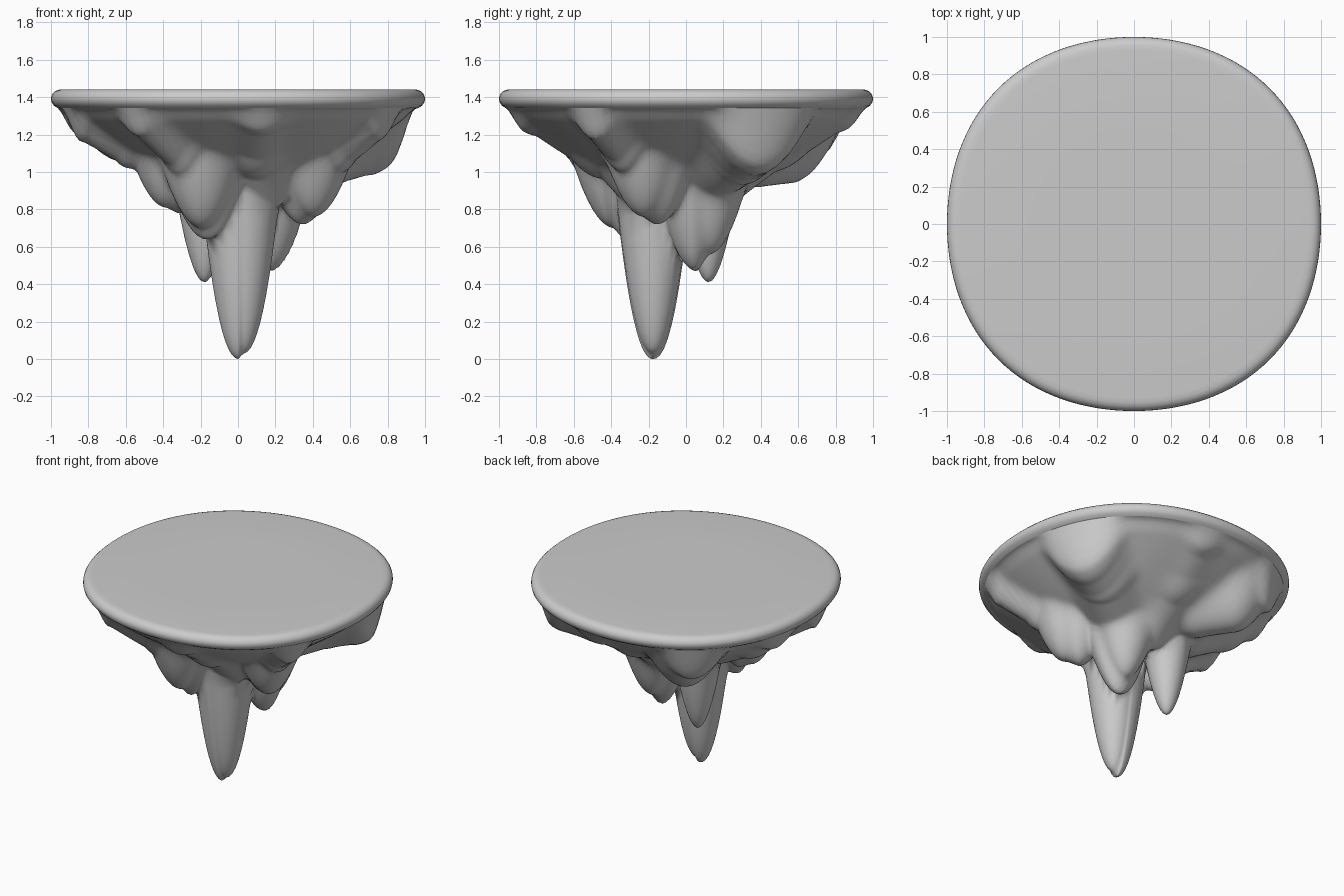
import bpy, bmesh, math
from mathutils import Vector

if "Cube" in bpy.data.objects:
    bpy.data.objects.remove(bpy.data.objects["Cube"])

SEG = 128
RIM_R, RIM_Z = 0.965, 1.342
CENTRE = Vector((0, -0.18))

# rock spurs: (steepness, exponent, points from the tip outwards)
SPURS = [
    (30.0, 2.2, [(0.005, -0.175, 0.0), (0.025, -0.175, 0.03)]),
    (17.0, 1.9, [(-0.18, 0.12, 0.41)]),
    (9.0, 2.0, [(0.17, 0.06, 0.47), (0.18, 0.12, 0.56)]),
    (7.0, 2.0, [(-0.17, -0.33, 0.64), (-0.19, -0.38, 0.7), (-0.28, -0.5, 0.96), (-0.52, -0.72, 1.19)]),
    (7.0, 2.0, [(0.35, -0.16, 0.72), (0.4, -0.22, 0.76), (0.53, -0.32, 0.99), (0.75, -0.48, 1.17)]),
    (7.5, 2.0, [(-0.32, -0.18, 0.78), (-0.38, -0.2, 0.81), (-0.46, -0.2, 0.99), (-0.58, -0.2, 1.02), (-0.82, -0.28, 1.16)]),
    (3.2, 2.0, [(0.3, 0.16, 0.85), (0.5, 0.29, 0.93), (0.68, 0.36, 0.98), (0.8, 0.43, 1.18)]),
    (4.0, 2.0, [(-0.22, 0.38, 0.92), (-0.38, 0.55, 0.94), (-0.52, 0.68, 1.08), (-0.6, 0.77, 1.22)]),
    (3.5, 2.0, [(0.05, 0.22, 0.8), (0.07, 0.48, 1.02), (0.12, 0.8, 1.22)]),
    (3.5, 2.0, [(-0.4, 0.12, 0.95), (-0.62, 0.15, 1.06), (-0.84, 0.2, 1.2)]),
    (4.0, 2.0, [(0.12, -0.28, 0.78), (0.1, -0.45, 0.97), (0.12, -0.8, 1.2)]),
]


def spur_height(p, steep, power, pts):
    """Lowest height of a rounded ridge following the spur's path."""
    best = 9
    for a, b in list(zip(pts, pts[1:])) or [(pts[0], pts[0])]:
        a2, b2 = Vector(a[:2]), Vector(b[:2])
        d = b2 - a2
        t = max(0, min(1, (p - a2).dot(d) / d.length_squared)) if d.length else 0
        dist = (p - a2 - d * t).length
        best = min(best, a[2] + (b[2] - a[2]) * t + steep * dist ** power)
    return best


def out_of_round(p):
    """The rim bulges slightly on the diagonals."""
    return 1 + 0.026 * math.sin(2 * math.atan2(p.y, p.x)) ** 2


def rock_height(p):
    r = min(p.length / out_of_round(p), RIM_R)
    hs = [RIM_Z - 0.5 * (1 - (r / RIM_R) ** 1.5)]
    hs += [spur_height(p, *s) for s in SPURS]
    k, low = 0.025, min(hs)
    z = low - k * math.log(sum(math.exp((low - h) / k) for h in hs))
    e = min(1, (RIM_R - r) / 0.09)
    return max(RIM_Z - (RIM_Z - z) * e * (2 - e), 0)


def make_rings(name, rings, start, faces_up):
    """Skin a list of rings, starting from a single closing point."""
    bm = bmesh.new()
    tip = bm.verts.new(start)
    loops = [[bm.verts.new(v) for v in ring] for ring in rings]
    for j in range(SEG):
        k = (j + 1) % SEG
        bm.faces.new((tip, loops[0][j], loops[0][k]))
        for a, b in zip(loops, loops[1:]):
            bm.faces.new((a[j], b[j], b[k], a[k]))
    if not faces_up:
        bmesh.ops.reverse_faces(bm, faces=bm.faces)
    for f in bm.faces:
        f.smooth = True
    me = bpy.data.meshes.new(name)
    bm.to_mesh(me)
    bm.free()
    bpy.context.collection.objects.link(bpy.data.objects.new(name, me))


def circle(r):
    pts = [Vector((math.cos(2 * math.pi * j / SEG), math.sin(2 * math.pi * j / SEG)))
           for j in range(SEG)]
    return [p * r * out_of_round(p) for p in pts]


# craggy underside, gridded outwards from the main spike
N = 56
rim = circle(RIM_R)
rock = []
for i in range(1, N + 1):
    pts = [CENTRE.lerp(q, i / N) for q in rim]
    rock.append([(p.x, p.y, rock_height(p)) for p in pts])
make_rings("rock_underside", rock, (*CENTRE, rock_height(CENTRE)), False)

# flat disc top with a rounded lip, skinned from the top centre outwards
lip = [(0.5, 1.442), (0.93, 1.442), (0.955, 1.44), (0.975, 1.434), (0.99, 1.42), (0.998, 1.405),
       (1.0, 1.39), (0.996, 1.372), (0.985, 1.356), (RIM_R, RIM_Z)]
make_rings("disc_top", [[(p.x, p.y, z) for p in circle(r)] for r, z in lip], (0, 0, 1.442), True)
